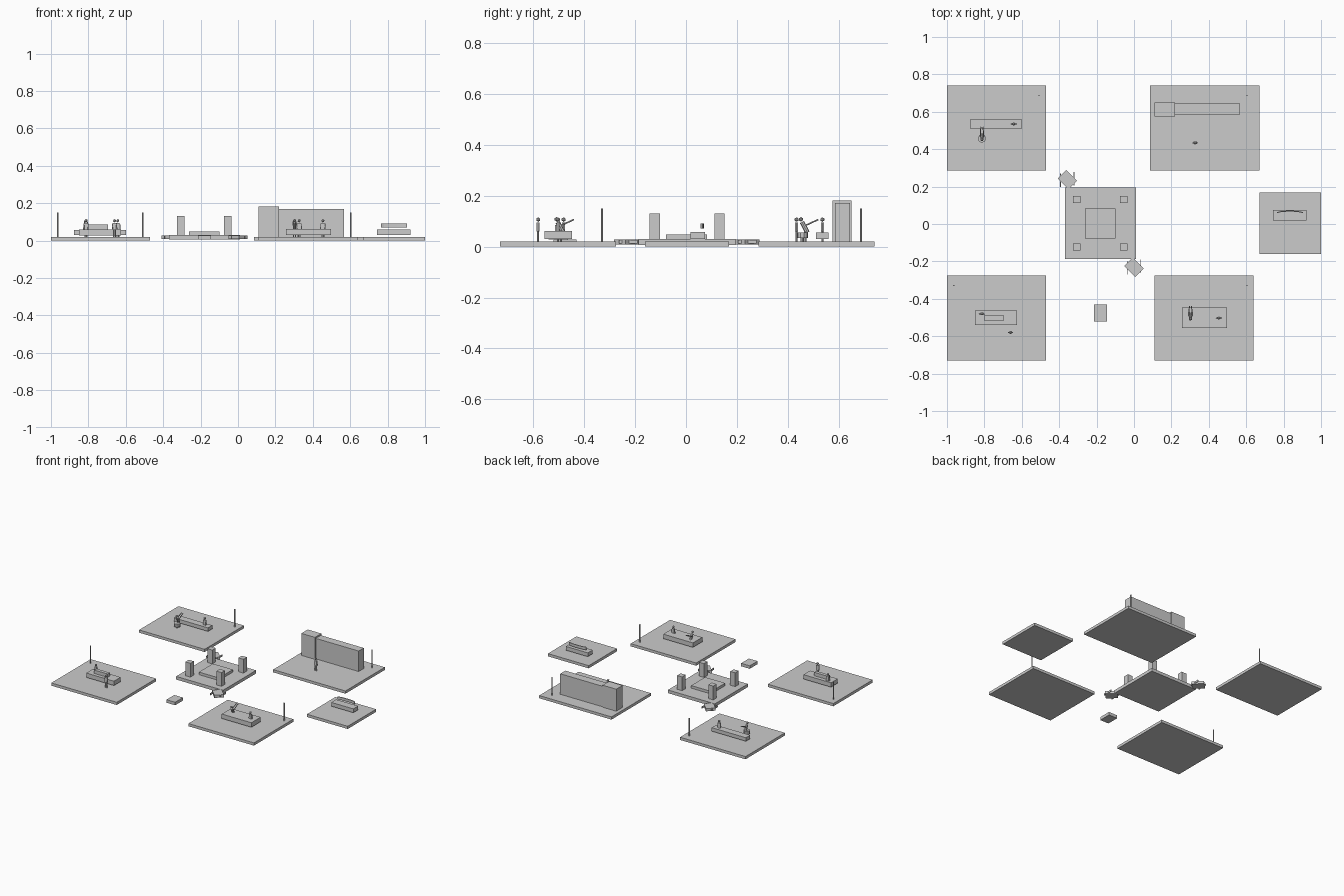
import bpy, bmesh, math
from mathutils import Vector

if "Cube" in bpy.data.objects:
    bpy.data.objects.remove(bpy.data.objects["Cube"])


def box(name, x0, x1, y0, y1, z0, z1, rot=0):
    bm = bmesh.new()
    bmesh.ops.create_cube(bm, size=1)
    bmesh.ops.scale(bm, vec=(x1 - x0, y1 - y0, z1 - z0), verts=bm.verts)
    return finish(bm, name, ((x0 + x1) / 2, (y0 + y1) / 2, (z0 + z1) / 2), rot)


def finish(bm, name, loc, rot=0):
    me = bpy.data.meshes.new(name)
    bm.to_mesh(me)
    bm.free()
    ob = bpy.data.objects.new(name, me)
    ob.location = loc
    ob.rotation_euler = (0, 0, rot)
    bpy.context.collection.objects.link(ob)
    return ob


def rod(name, a, b, r, n=8, r2=None):
    a, b = Vector(a), Vector(b)
    bm = bmesh.new()
    bmesh.ops.create_cone(bm, cap_ends=True, segments=n, radius1=r,
                          radius2=r if r2 is None else r2, depth=(b - a).length)
    ob = finish(bm, name, (a + b) / 2)
    ob.rotation_euler = (b - a).to_track_quat('Z', 'Y').to_euler()
    return ob


def head(name, loc, r):
    bm = bmesh.new()
    bmesh.ops.create_icosphere(bm, subdivisions=1, radius=r)
    return finish(bm, name, loc)


def stander(name, x, y):
    # upright figure: legs, torso, arms, head
    for s in (-1, 1):
        rod(name + "_leg", (x + s * .005, y, .02), (x + s * .005, y, .062), .004, 6)
        rod(name + "_arm", (x + s * .012, y, .06), (x + s * .010, y, .092), .003, 6)
    box(name + "_torso", x - .009, x + .009, y - .006, y + .006, .06, .094)
    head(name + "_head", (x, y, .106), .009)


def leaner(name, x, y):
    # figure bent toward +y with raised reaching arms
    for s in (-1, 1):
        rod(name + "_leg", (x + s * .005, y + .012, .02), (x + s * .005, y + .01, .062), .004, 6)
        rod(name + "_arm", (x + s * .009, y + .01, .082), (x + s * .006, y + .062, .106), .003, 6)
    rod(name + "_torso", (x, y + .02, .055), (x, y - .002, .096), .009, 8)
    head(name + "_head", (x, y - .006, .107), .009)


# Ground plates
T = .02
box("back_left_plate", -1, -.47, .285, .74, 0, T)
box("back_right_plate", .085, .67, .285, .74, 0, T)
box("right_plate", .67, 1, -.16, .168, 0, T)
box("front_left_plate", -1, -.47, -.73, -.275, 0, T)
box("front_right_plate", .11, .64, -.73, -.275, 0, T)
box("small_step", -.215, -.145, -.52, -.43, .005, .027)

# Central platform with four pillars
box("centre_plate", -.37, .01, -.187, .195, .006, .029)
box("centre_dais", -.262, -.1, -.078, .083, .029, .048)
for px in (-.306, -.054):
    for py in (-.123, .131):
        box("pillar", px - .02, px + .02, py - .02, py + .02, .029, .13)

# Rotated corner ramps with side rails
for cx, cy in ((-.357, .237), (0, -.231)):
    box("corner_ramp", cx - .041, cx + .041, cy - .032, cy + .032, .008, .028, math.radians(-45))
    for s in (-1, 1):
        rx, ry = cx + s * .036, cy + s * .004
        box("ramp_rail", rx - .002, rx + .002, ry - .036, ry + .036, .012, .026)

# Marker poles
for x, y in ((-.508, .687), (.604, .687), (-.963, -.329), (.604, -.329)):
    rod("marker_pole", (x, y, .02), (x, y, .15), .004)

# Wall with end tower
box("long_wall", .112, .567, .585, .644, .02, .17)
box("wall_tower", .11, .22, .575, .649, .02, .181)

# Benches and counters
box("back_left_bench", -.877, -.6, .51, .56, .03, .056)
box("front_left_counter", -.85, -.626, -.54, -.463, .028, .06)
box("front_left_crate", -.803, -.695, -.515, -.49, .06, .085)
box("front_right_counter", .257, .497, -.555, -.447, .029, .062)
box("right_bench", .743, .921, .018, .074, .03, .058)

# Gently curved bench back
bm = bmesh.new()
rows = []
for i in range(9):
    t = i / 4 - 1
    y = .071 - .008 * t ** 4
    rows.append([bm.verts.new((.834 + .07 * t, y + dy, z))
                 for dy, z in ((0, .07), (-.006, .07), (-.006, .09), (0, .09))])
for a, b in zip(rows, rows[1:]):
    for k in range(4):
        bm.faces.new((a[k], a[(k + 1) % 4], b[(k + 1) % 4], b[k]))
bm.faces.new(rows[0])
bm.faces.new(rows[-1])
bmesh.ops.recalc_face_normals(bm, faces=bm.faces)
finish(bm, "bench_back", (0, 0, 0))

# Stool and figures
rod("stool", (-.813, .457, .033), (-.813, .457, .056), .022, 10)
rod("stool_stem", (-.813, .457, .02), (-.813, .457, .033), .007, 8)
leaner("seated_figure", -.813, .457)
leaner("counter_figure", .302, -.502)
stander("bench_figure", -.643, .535)
stander("wall_figure", .327, .434)
stander("server_figure", .454, -.503)
stander("visitor_figure", -.66, -.58)
stander("crate_figure", -.813, -.48)
